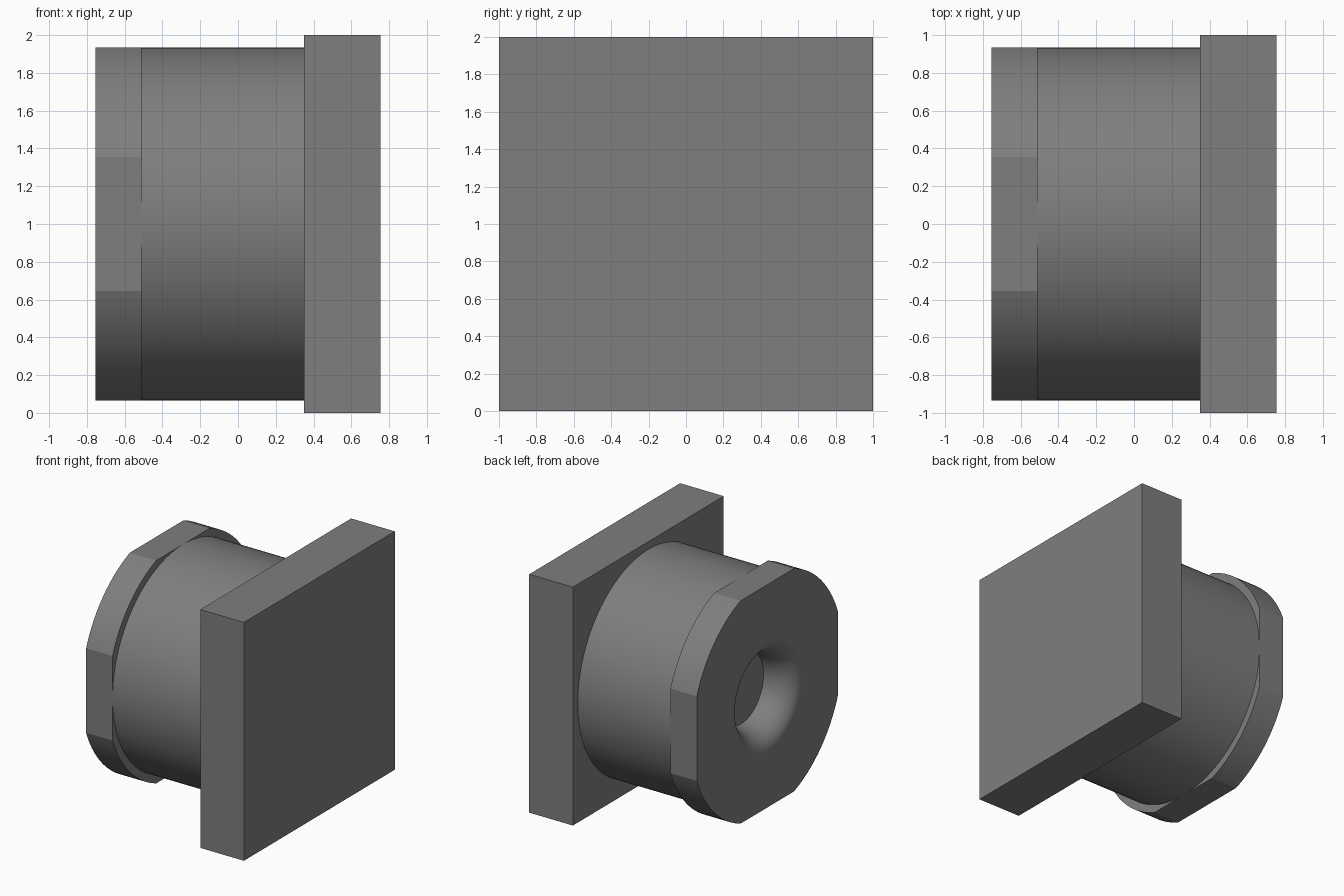
import bpy, bmesh
from math import sin, cos, pi, atan2, sqrt, radians

if "Cube" in bpy.data.objects:
    bpy.data.objects.remove(bpy.data.objects["Cube"])

CZ = 1.0                       # height of the shared axis
FRONT, STEP, SEAT, END = -0.755, -0.51, 0.35, 0.755
R, FLAT = 1.0, 0.935           # flange radius, distance of its flats

dark = bpy.data.materials.new("dark_grey")
dark.diffuse_color = (0.21, 0.21, 0.21, 1)
dark.use_nodes = True
dark.node_tree.nodes["Principled BSDF"].inputs["Base Color"].default_value = dark.diffuse_color


def finish(name, bm, smooth_angle=None):
    bmesh.ops.recalc_face_normals(bm, faces=bm.faces)
    mesh = bpy.data.meshes.new(name)
    bm.to_mesh(mesh)
    bm.free()
    mesh.materials.append(dark)
    ob = bpy.data.objects.new(name, mesh)
    bpy.context.collection.objects.link(ob)
    if smooth_angle:
        bpy.ops.object.select_all(action='DESELECT')
        ob.select_set(True)
        bpy.context.view_layer.objects.active = ob
        bpy.ops.object.shade_smooth_by_angle(angle=radians(smooth_angle))
    return ob


def ring(bm, x, radius, angles):
    """Loop around the x axis; radius is a function of the angle."""
    return [bm.verts.new((x, radius(a) * cos(a), CZ + radius(a) * sin(a)))
            for a in angles]


def bridge(bm, a, b):
    n = len(a)
    for i in range(n):
        j = (i + 1) % n
        bm.faces.new((a[i], a[j], b[j], b[i]))


# Square end plate
bm = bmesh.new()
bmesh.ops.create_cube(bm, size=1)
for v in bm.verts:
    v.co = ((SEAT + END) / 2 + v.co.x * (END - SEAT), v.co.y * 2, CZ + v.co.z * 2)
finish("square_plate", bm)

# Round barrel
bm = bmesh.new()
even = [2 * pi * i / 128 for i in range(128)]
ends = [ring(bm, x, lambda a: FLAT, even) for x in (STEP, SEAT)]
bridge(bm, *ends)
for e in ends:
    bm.faces.new(e)
finish("barrel", bm, 15)

# Flange with four flats and a rounded hole through it
half = atan2(sqrt(R * R - FLAT * FLAT), FLAT)
angles = []
for q in range(4):
    base = q * pi / 2
    angles += [base - half + 2 * half * i / 8 for i in range(8)]
    angles += [base + half + (pi / 2 - 2 * half) * i / 20 for i in range(20)]


def outline(a):
    return min(R, FLAT / max(abs(cos(a)), abs(sin(a))))


bm = bmesh.new()
loops = [ring(bm, FRONT, outline, angles), ring(bm, STEP, outline, angles)]
R_IN, R_OUT, DEPTH = 0.30, 0.475, STEP - FRONT
for i in range(17):
    t = pi / 2 * i / 16
    r = R_OUT - (R_OUT - R_IN) * cos(t)
    loops.append(ring(bm, STEP - DEPTH * sin(t), lambda a, r=r: r, angles))
for i, loop in enumerate(loops):
    bridge(bm, loop, loops[(i + 1) % len(loops)])
finish("flange", bm, 15)
